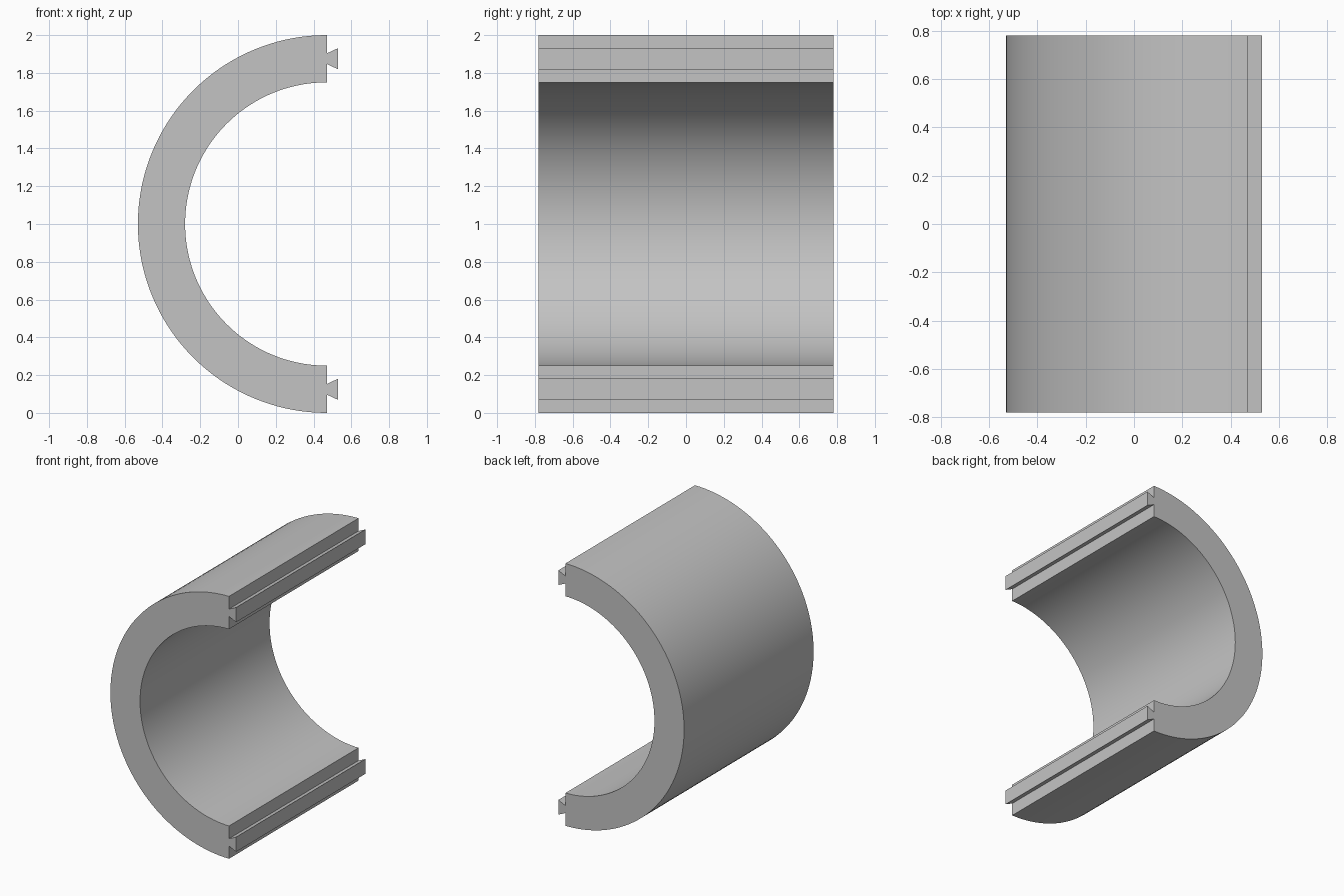
import bpy, bmesh, math

cube = bpy.data.objects.get("Cube")
if cube:
    bpy.data.objects.remove(cube, do_unlink=True)

OUTER, INNER = 1.0, 0.75
JOINT_X, TIP_X = 0.47, 0.53
HALF_LENGTH = 0.78
RAIL_RADIUS = 0.875           # height of each dovetail from the axis
NECK, TIP = 0.028, 0.056      # dovetail half widths
STEPS = 72

grey = bpy.data.materials.new("plain grey")
grey.use_nodes = True
colour = (0.55, 0.55, 0.55, 1)
grey.diffuse_color = colour
grey.node_tree.nodes["Principled BSDF"].inputs["Base Color"].default_value = colour


def half_arc(radius):
    """Half circle from the top joint round the right side to the bottom joint."""
    angles = [math.pi * (0.5 + i / STEPS) for i in range(STEPS + 1)]
    return [(JOINT_X + radius * math.cos(a), 1 + radius * math.sin(a)) for a in angles]


def dovetail(centre):
    """Flared rail section, listed from low to high."""
    return [(JOINT_X, centre - NECK), (TIP_X, centre - TIP),
            (TIP_X, centre + TIP), (JOINT_X, centre + NECK)]


# Half sleeve cross-section with both dovetail rails
profile = (half_arc(OUTER) + dovetail(1 - RAIL_RADIUS)
           + half_arc(INNER)[::-1] + dovetail(1 + RAIL_RADIUS))

# Extrude the section along the sleeve
bm = bmesh.new()
face = bm.faces.new([bm.verts.new((x, -HALF_LENGTH, z)) for x, z in profile])
result = bmesh.ops.extrude_face_region(bm, geom=[face], use_keep_orig=True)
moved = [v for v in result["geom"] if isinstance(v, bmesh.types.BMVert)]
bmesh.ops.translate(bm, verts=moved, vec=(0, 2 * HALF_LENGTH, 0))
bmesh.ops.recalc_face_normals(bm, faces=bm.faces)

mesh = bpy.data.meshes.new("half_sleeve")
bm.to_mesh(mesh)
bm.free()
mesh.materials.append(grey)
sleeve = bpy.data.objects.new("half_sleeve", mesh)
bpy.context.collection.objects.link(sleeve)

# Smooth curved walls, sharp edges elsewhere
bpy.ops.object.select_all(action="DESELECT")
sleeve.select_set(True)
bpy.context.view_layer.objects.active = sleeve
bpy.ops.object.shade_smooth_by_angle(angle=math.radians(30))
